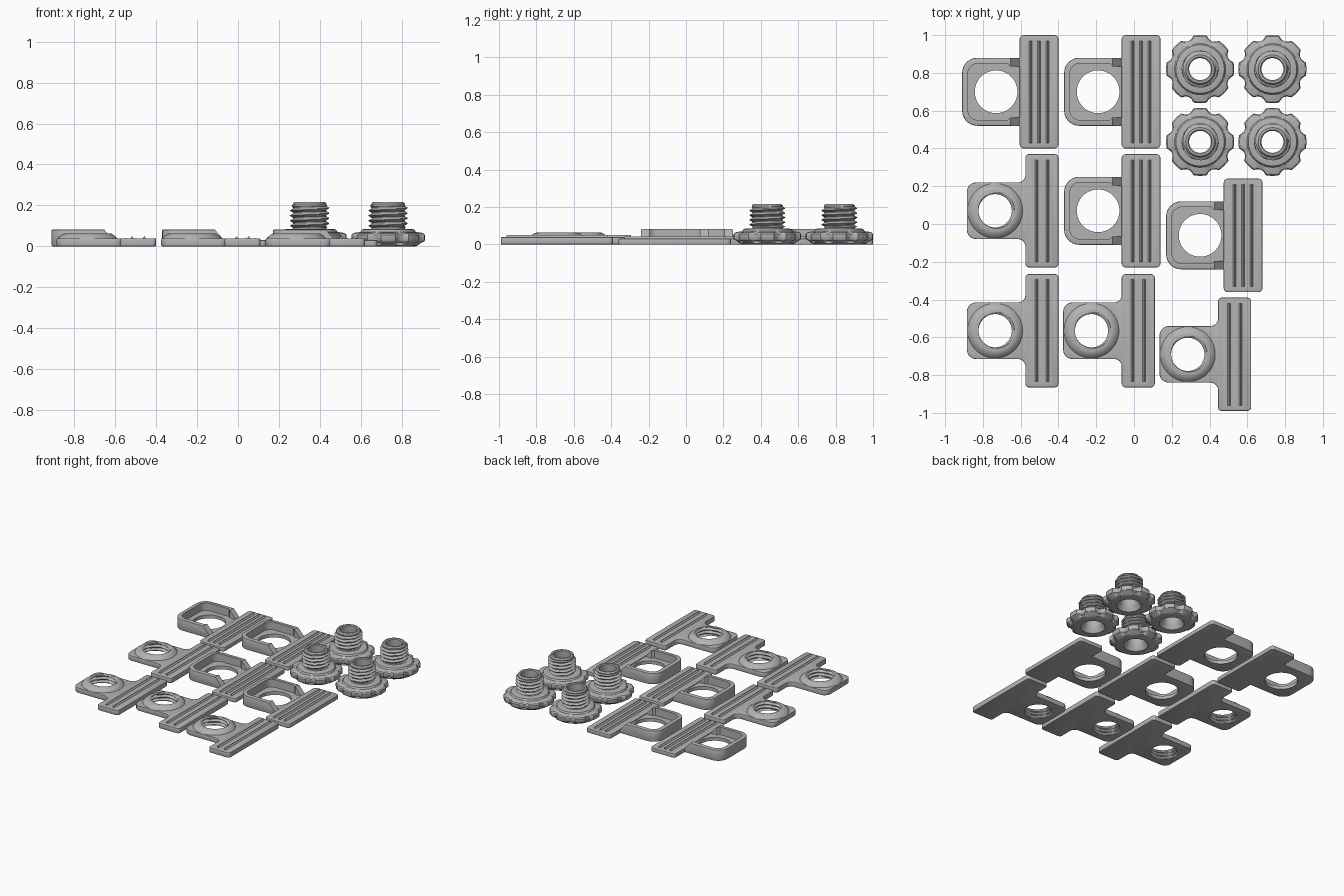
import bpy, bmesh, math
from mathutils import Vector

if "Cube" in bpy.data.objects:
    bpy.data.objects.remove(bpy.data.objects["Cube"])

grey = bpy.data.materials.new("grey_plastic")
grey.diffuse_color = (0.45, 0.45, 0.45, 1)
grey.use_nodes = True
grey.node_tree.nodes["Principled BSDF"].inputs["Base Color"].default_value = grey.diffuse_color


def make(name, bm, smooth=30):
    bmesh.ops.recalc_face_normals(bm, faces=bm.faces)
    me = bpy.data.meshes.new(name)
    bm.to_mesh(me)
    bm.free()
    me.materials.append(grey)
    ob = bpy.data.objects.new(name, me)
    bpy.context.collection.objects.link(ob)
    bpy.ops.object.select_all(action='DESELECT')
    ob.select_set(True)
    bpy.context.view_layer.objects.active = ob
    bpy.ops.object.shade_smooth_by_angle(angle=math.radians(smooth))
    return ob


def rounded(points, steps=8):
    """Outline with each (x, y, radius) corner filleted."""
    out = []
    n = len(points)
    for i, (x, y, r) in enumerate(points):
        p = Vector((x, y))
        if r == 0:
            out.append(p)
            continue
        a = (Vector(points[i - 1][:2]) - p).normalized()
        b = (Vector(points[(i + 1) % n][:2]) - p).normalized()
        half = a.angle(b) / 2
        c = p + (a + b).normalized() * r / math.sin(half)
        s, e = p + a * r / math.tan(half) - c, p + b * r / math.tan(half) - c
        turn = s.angle(e)
        for k in range(steps + 1):
            t = k / steps
            out.append(c + (s * math.sin((1 - t) * turn) + e * math.sin(t * turn)) / math.sin(turn))
    return out


def prism(name, outline, z0, z1, bevel=0.0):
    bm = bmesh.new()
    f = bm.faces.new([bm.verts.new((p[0], p[1], z0)) for p in outline])
    top = bmesh.ops.extrude_face_region(bm, geom=[f])['geom']
    for v in top:
        if isinstance(v, bmesh.types.BMVert):
            v.co.z = z1
    if bevel:
        rim = [e for e in bm.edges if abs(e.verts[0].co.z - e.verts[1].co.z) < 1e-6]
        bmesh.ops.bevel(bm, geom=rim, offset=bevel, segments=2, profile=0.5, affect='EDGES')
    return make(name, bm)


def bar(name, section, y0, y1):
    """Prism along y from an (x, z) section."""
    bm = bmesh.new()
    a, b = ([bm.verts.new((x, y, z)) for x, z in section] for y in (y0, y1))
    n = len(section)
    bm.faces.new(a)
    bm.faces.new(b)
    for i in range(n):
        bm.faces.new((a[i], a[(i + 1) % n], b[(i + 1) % n], b[i]))
    return make(name, bm)


def lathe(name, rings, n, radius, closed):
    """Turned part; radius(r, z, angle, kind) shapes scallops and threads."""
    bm = bmesh.new()
    rows = []
    for r, z, kind in rings:
        row = []
        for j in range(n):
            a = 2 * math.pi * j / n
            q = radius(r, z, a, kind)
            row.append(bm.verts.new((q * math.cos(a), q * math.sin(a), z)))
        rows.append(row)
    m = len(rows)
    for i in range(m if closed else m - 1):
        a, b = rows[i], rows[(i + 1) % m]
        for j in range(n):
            k = (j + 1) % n
            bm.faces.new((a[j], a[k], b[k], b[j]))
    if not closed:
        bm.faces.new(rows[0])
        bm.faces.new(rows[-1])
    return make(name, bm)


def shape(r, z, a, kind):
    if kind == 'thread':  # helical V ridge
        t = (z / 0.025 - a / (2 * math.pi)) % 1
        return r + 0.018 * max(0, 1 - abs(t - 0.5) * 2.4)
    if kind == 'grip':    # eight finger scallops
        return r - 0.02 * max(0, -math.cos(8 * a)) ** 0.8
    return r


def boolean(ob, other, op):
    mod = ob.modifiers.new("cut", 'BOOLEAN')
    mod.object, mod.operation, mod.solver = other, op, 'EXACT'
    bpy.context.view_layer.objects.active = ob
    bpy.ops.object.modifier_apply(modifier=mod.name)
    bpy.data.objects.remove(other)


def circle(r, n=64):
    return [(r * math.cos(2 * math.pi * i / n), r * math.sin(2 * math.pi * i / n)) for i in range(n)]


def finish(ob, places):
    """Place the part and its linked copies."""
    bpy.ops.object.select_all(action='DESELECT')
    ob.select_set(True)
    bpy.context.view_layer.objects.active = ob
    bpy.ops.object.shade_smooth_by_angle(angle=math.radians(30))
    for i, (x, y) in enumerate(places):
        o = ob if i == 0 else ob.copy()
        if i:
            bpy.context.collection.objects.link(o)
        o.location = (x, y, 0)


def ridges(ob, xs, z, peak):
    for x in xs:
        boolean(ob, bar("ridge", [(x - .011, z - .005), (x + .011, z - .005), (x, peak)], -.27, .27), 'UNION')


# Wide clip: T plate with a raised U-shaped socket
wide = prism("wide_clip", rounded([(-.18, -.18, .08), (.2, -.18, 0), (.2, .18, 0), (-.18, .18, .08)]),
             0, .083, .006)
boolean(wide, prism("pocket", rounded([(-.15, -.15, .055), (.06, -.15, 0), (.075, -.135, 0), (.3, -.135, 0),
        (.3, .135, 0), (.075, .135, 0), (.06, .15, 0), (-.15, .15, .055)]), .025, .2), 'DIFFERENCE')
boolean(wide, bar("ramp", [(.07, .09), (.125, .028), (.3, .028), (.3, .09)], -.3, .3), 'DIFFERENCE')
boolean(wide, prism("plate", rounded([(.125, -.3, .02), (.33, -.3, .02), (.33, .3, .02), (.125, .3, .02)], 4),
                    0, .031, .004), 'UNION')
boolean(wide, prism("hole", circle(.113), -.1, .2), 'DIFFERENCE')
ridges(wide, (.183, .228, .273), .031, .043)
finish(wide, [(-.73, .70), (-.19, .70), (-.19, .07), (.35, -.06)])

# Narrow clip: T plate with a domed, threaded boss
half = [(.335, .3, .02), (.16, .3, .02), (.16, .15, .04), (-.15, .15, .05)]
narrow = prism("narrow_clip", rounded(half + [(x, -y, r) for x, y, r in reversed(half)]), 0, .039, .005)
boss = [(.146, .01, ''), (.146, .038, ''), (.14, .046, ''), (.13, .054, ''), (.12, .061, ''), (.108, .064, '')]
boolean(narrow, lathe("boss", boss, 64, shape, False), 'UNION')
tap = [(.088, -.02 + .005 * i, 'thread') for i in range(22)]
boolean(narrow, lathe("tap", tap, 48, shape, False), 'DIFFERENCE')
ridges(narrow, (.218, .278), .039, .051)
finish(narrow, [(-.735, .07), (-.735, -.565), (-.225, -.565), (.285, -.69)])

# Hollow thumb screw: scalloped grip, flange and threaded stem
rings = [(.085, 0, ''), (.13, 0, ''), (.145, .005, ''), (.162, .018, 'grip'), (.176, .025, 'grip'),
         (.18, .032, 'grip'), (.18, .055, 'grip'), (.174, .063, 'grip'), (.162, .067, 'grip'),
         (.135, .071, ''), (.128, .082, ''), (.118, .085, ''), (.084, .085, ''), (.08, .09, '')]
rings += [(.08, .094 + .0035 * i, 'thread') for i in range(30)]
rings += [(.083, .2, ''), (.083, .207, ''), (.075, .217, ''), (.064, .217, ''), (.058, .211, ''), (.058, .05, ''),
          (.066, .03, '')]
finish(lathe("thumb_screw", rings, 96, shape, True),
       [(.35, .82), (.733, .82), (.35, .435), (.733, .435)])
